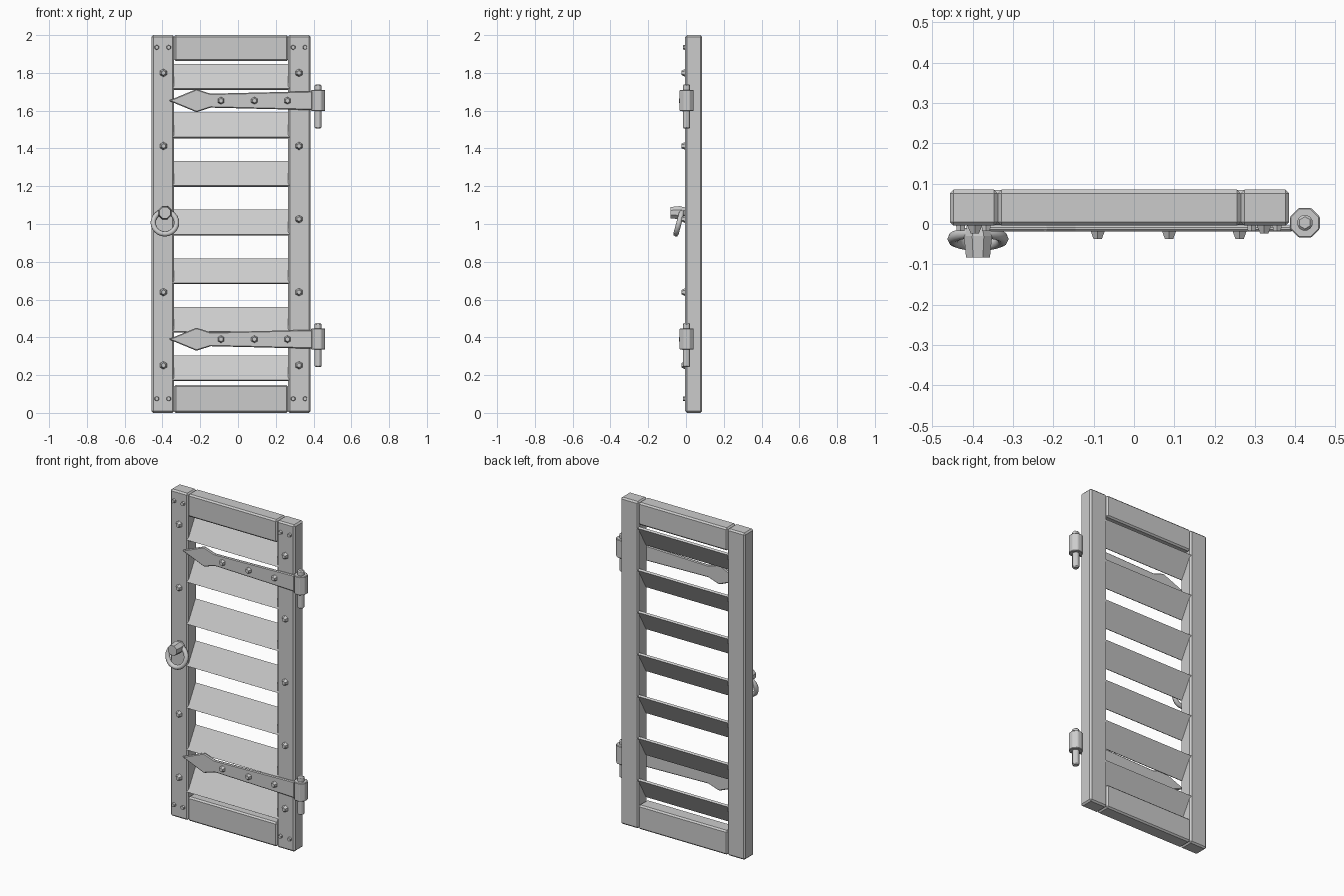
import bpy, bmesh, math
from mathutils import Matrix, Vector

cube = bpy.data.objects.get("Cube")
if cube:
    bpy.data.objects.remove(cube, do_unlink=True)

grey = bpy.data.materials.new("plain_grey")
grey.use_nodes = True
colour = (0.6, 0.6, 0.6, 1)
grey.diffuse_color = colour
grey.node_tree.nodes["Principled BSDF"].inputs["Base Color"].default_value = colour

FRONT, BACK = -0.004, 0.085
MID = (FRONT + BACK) / 2


def finish(name, bm, bevel=0):
    bmesh.ops.recalc_face_normals(bm, faces=bm.faces)
    mesh = bpy.data.meshes.new(name)
    bm.to_mesh(mesh)
    bm.free()
    mesh.materials.append(grey)
    obj = bpy.data.objects.new(name, mesh)
    bpy.context.collection.objects.link(obj)
    if bevel:
        mod = obj.modifiers.new("edge_bevel", "BEVEL")
        mod.width = bevel
        mod.segments = 1
        mod.limit_method = "ANGLE"
    return obj


def box(name, x0, x1, y0, y1, z0, z1, bevel=0):
    bm = bmesh.new()
    size = Matrix.Diagonal((x1 - x0, y1 - y0, z1 - z0, 1))
    centre = Vector((x0 + x1, y0 + y1, z0 + z1)) / 2
    bmesh.ops.create_cube(bm, size=1, matrix=Matrix.Translation(centre) @ size)
    return finish(name, bm, bevel)


def frustum(name, base, axis, length, r1, r2, sides, turn=0, bevel=0):
    """Tapered prism starting at base and running along axis."""
    bm = bmesh.new()
    axis = Vector(axis)
    place = (Matrix.Translation(Vector(base) + axis * length / 2)
             @ axis.to_track_quat("Z", "Y").to_matrix().to_4x4()
             @ Matrix.Rotation(turn, 4, "Z"))
    bmesh.ops.create_cone(bm, cap_ends=True, segments=sides, radius1=r1,
                          radius2=r2, depth=length, matrix=place)
    return finish(name, bm, bevel)


# Frame
box("right_stile", -0.457, -0.338, FRONT, BACK, 0, 2, 0.009)
box("left_stile", 0.265, 0.385, FRONT, BACK, 0, 2, 0.009)
box("top_rail", -0.338, 0.265, FRONT, BACK, 1.862, 2, 0.009)
box("bottom_rail", -0.338, 0.265, FRONT, BACK, 0, 0.148, 0.009)

# Louvre slats, leaning back at the top
for i in range(7):
    slat = box("slat", -0.31, 0.31, -0.007, 0.007, -0.075, 0.075)
    slat.location = (-0.036, MID, 0.236 + i * 0.257)
    slat.rotation_euler.x = math.radians(-30)

# Small pegs in the frame corners
for x in (-0.43, -0.367, 0.292, 0.355):
    for z in (0.075, 1.935):
        frustum("corner_peg", (x, FRONT, z), (0, -1, 0), 0.013, 0.013, 0.011, 6)

# Larger studs down both stiles
for i in range(5):
    z = 0.252 + i * 0.387
    for x in (-0.395, 0.323):
        if x > 0 or i != 2:
            frustum("stile_stud", (x, FRONT, z), (0, -1, 0), 0.019, 0.021, 0.012, 6)

# Strap hinges: outline is (x, half height) from the tip to the barrel
HALF = [(-0.22, 0.061), (-0.145, 0.037), (0.395, 0.05)]
for z in (0.39, 1.653):
    outline = ([(-0.368, 0)] + HALF + [(x, -h) for x, h in reversed(HALF)])
    bm = bmesh.new()
    face = bm.faces.new([bm.verts.new((x, FRONT, z + h)) for x, h in outline])
    sweep = bmesh.ops.extrude_face_region(bm, geom=[face])
    moved = [v for v in sweep["geom"] if isinstance(v, bmesh.types.BMVert)]
    bmesh.ops.translate(bm, verts=moved, vec=(0, -0.015, 0))
    finish("hinge_strap", bm, 0.005)
    for x in (-0.09, 0.087, 0.262):
        frustum("strap_bolt", (x, -0.018, z), (0, -1, 0), 0.019, 0.02, 0.012, 6)
    frustum("hinge_barrel", (0.424, 0.003, z - 0.055), (0, 0, 1), 0.112,
            0.04, 0.04, 8, math.pi / 8, 0.003)
    frustum("hinge_pin", (0.424, 0.003, z - 0.147), (0, 0, 1), 0.232,
            0.022, 0.022, 6, 0, 0.006)

# Handle: tapered knob with a hanging ring
frustum("handle_base", (-0.387, FRONT, 1.06), (0, -1, 0), 0.03, 0.03, 0.037, 8, math.pi / 8)
frustum("handle_knob", (-0.387, -0.03, 1.06), (0, -1, 0), 0.053, 0.038, 0.032, 8, math.pi / 8)
bpy.ops.mesh.primitive_torus_add(
    major_segments=24, minor_segments=8, major_radius=0.062, minor_radius=0.014,
    location=(-0.387, -0.037, 1.007), rotation=(math.radians(75), 0, 0))
ring = bpy.context.object
ring.name = "handle_ring"
ring.data.materials.append(grey)
bpy.ops.object.shade_smooth_by_angle(angle=math.radians(50))
